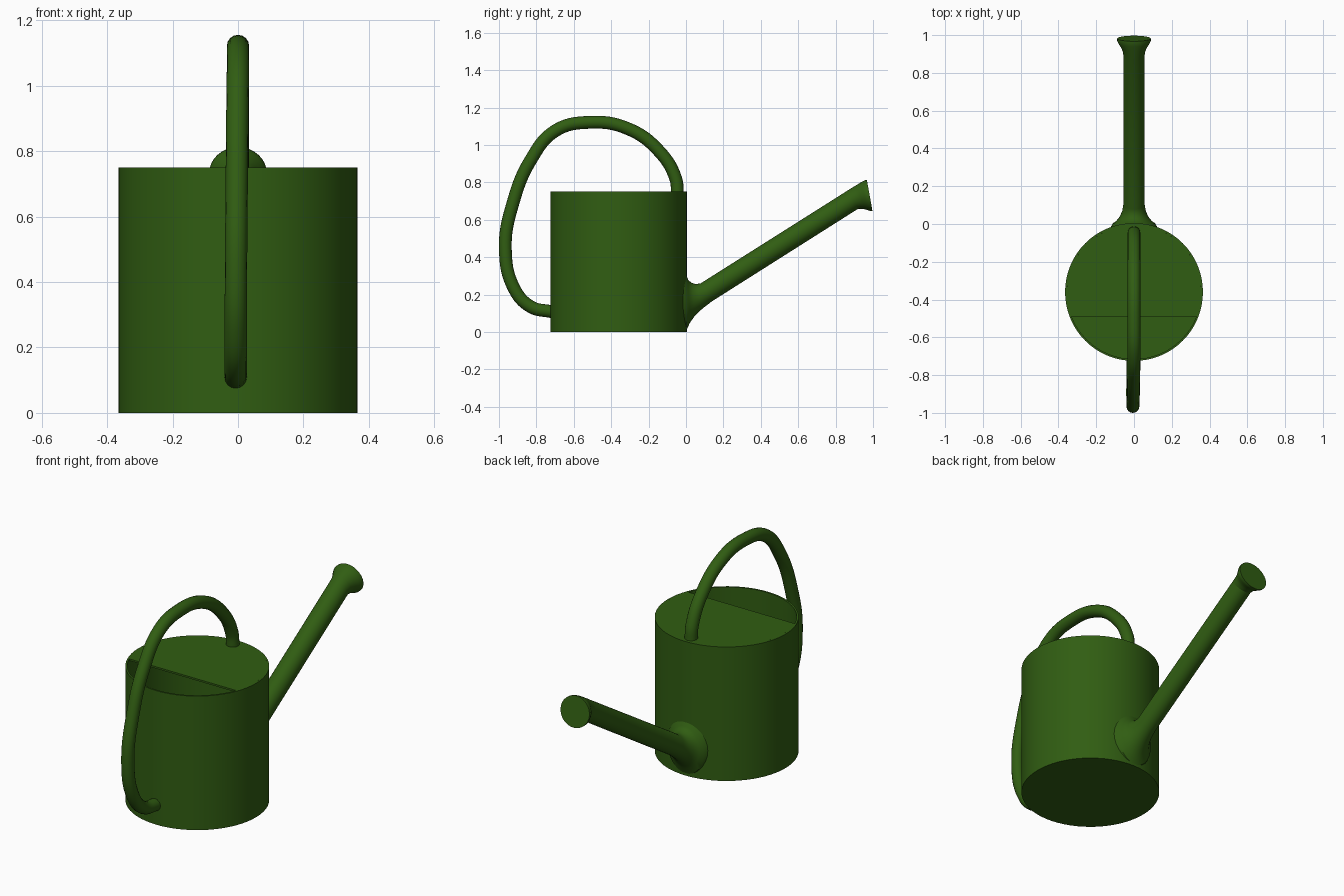
import bpy, bmesh, math
from mathutils import Vector

if "Cube" in bpy.data.objects:
    bpy.data.objects.remove(bpy.data.objects["Cube"])

green = bpy.data.materials.new("green_paint")
green.diffuse_color = (0.03, 0.11, 0.006, 1)
green.use_nodes = True
green.node_tree.nodes["Principled BSDF"].inputs["Base Color"].default_value = green.diffuse_color
CY, R, H, WALL, N = -0.36, 0.365, 0.75, 0.01, 64


def finish(ob, angle=35):
    ob.data.materials.clear()
    ob.data.materials.append(green)
    bpy.ops.object.select_all(action='DESELECT')
    ob.select_set(True)
    bpy.context.view_layer.objects.active = ob
    bpy.ops.object.shade_smooth_by_angle(angle=math.radians(angle))


def loft(name, rings, cap_start=True, cap_end=True):
    bm = bmesh.new()
    rows = [[bm.verts.new(p) for p in ring] for ring in rings]
    n = len(rows[0])
    for a, b in zip(rows, rows[1:]):
        for i in range(n):
            j = (i + 1) % n
            bm.faces.new((a[i], a[j], b[j], b[i]))
    if cap_start:
        bm.faces.new(rows[0][::-1])
    if cap_end:
        bm.faces.new(rows[-1])
    bmesh.ops.recalc_face_normals(bm, faces=bm.faces)
    me = bpy.data.meshes.new(name)
    bm.to_mesh(me)
    bm.free()
    ob = bpy.data.objects.new(name, me)
    bpy.context.collection.objects.link(ob)
    finish(ob)
    return ob


def circle(r, z):
    return [(r * math.cos(2 * math.pi * i / N), CY + r * math.sin(2 * math.pi * i / N), z)
            for i in range(N)]


# Hollow body: outer wall, rim, inner wall and floor
loft("body", [circle(R, 0), circle(R, H), circle(R - WALL, H), circle(R - WALL, WALL)])

# Lid covering the rear part of the opening
r = R - WALL
a0 = math.asin((-0.49 - CY) / r)
arc = [a0 + (math.pi - 2 * a0) * i / 40 for i in range(41)]
loft("lid", [[(r * math.cos(a), CY + r * math.sin(a), z) for a in arc] for z in (H - WALL, H)])


# Spout: each ring is given by its top point, bottom point (y, z) and half width
def ring(ty, tz, by, bz, w, n=32):
    top, bot = Vector((0, ty, tz)), Vector((0, by, bz))
    mid, up = (top + bot) / 2, (top - bot) / 2
    return [mid + up * math.cos(2 * math.pi * i / n)
            + Vector((w * math.sin(2 * math.pi * i / n), 0, 0)) for i in range(n)]


spout = [
    (-0.02, 0.325, -0.02, 0.002, 0.125),
    (0.004, 0.300, 0.004, 0.012, 0.112),
    (0.012, 0.278, 0.020, 0.048, 0.094),
    (0.030, 0.263, 0.050, 0.090, 0.075),
    (0.052, 0.256, 0.088, 0.125, 0.062),
    (0.078, 0.260, 0.137, 0.163, 0.056),
    (0.865, 0.757, 0.925, 0.662, 0.056),
]
loft("spout", [ring(*s) for s in spout], cap_start=False)

# Flared rose at the spout tip
rose = [
    (0.860, 0.754, 0.920, 0.659, 0.056),
    (0.890, 0.773, 0.940, 0.659, 0.059),
    (0.915, 0.788, 0.957, 0.656, 0.069),
    (0.938, 0.802, 0.972, 0.651, 0.082),
    (0.955, 0.811, 0.985, 0.647, 0.089),
    (0.967, 0.813, 0.997, 0.647, 0.089),
]
loft("spout_rose", [ring(*s) for s in rose])

# Handle swept along a smooth path (x, y, z)
path = [
    (0, -0.045, 0.735), (0, -0.055, 0.82), (0, -0.14, 0.963), (0, -0.31, 1.087),
    (0, -0.52, 1.121), (0, -0.70, 1.075), (-0.002, -0.83, 0.92), (-0.004, -0.925, 0.69),
    (-0.006, -0.966, 0.45), (-0.007, -0.92, 0.235), (-0.007, -0.83, 0.135), (-0.007, -0.715, 0.108),
]
cu = bpy.data.curves.new("handle", 'CURVE')
cu.dimensions = '3D'
cu.bevel_depth = 0.034
cu.bevel_resolution = 6
cu.resolution_u = 8
cu.use_fill_caps = True
sp = cu.splines.new('BEZIER')
sp.bezier_points.add(len(path) - 1)
for bp, co in zip(sp.bezier_points, path):
    bp.co = co
    bp.handle_left_type = bp.handle_right_type = 'AUTO'
handle = bpy.data.objects.new("handle", cu)
bpy.context.collection.objects.link(handle)
bpy.ops.object.select_all(action='DESELECT')
handle.select_set(True)
bpy.context.view_layer.objects.active = handle
bpy.ops.object.convert(target='MESH')
finish(bpy.context.view_layer.objects.active)
